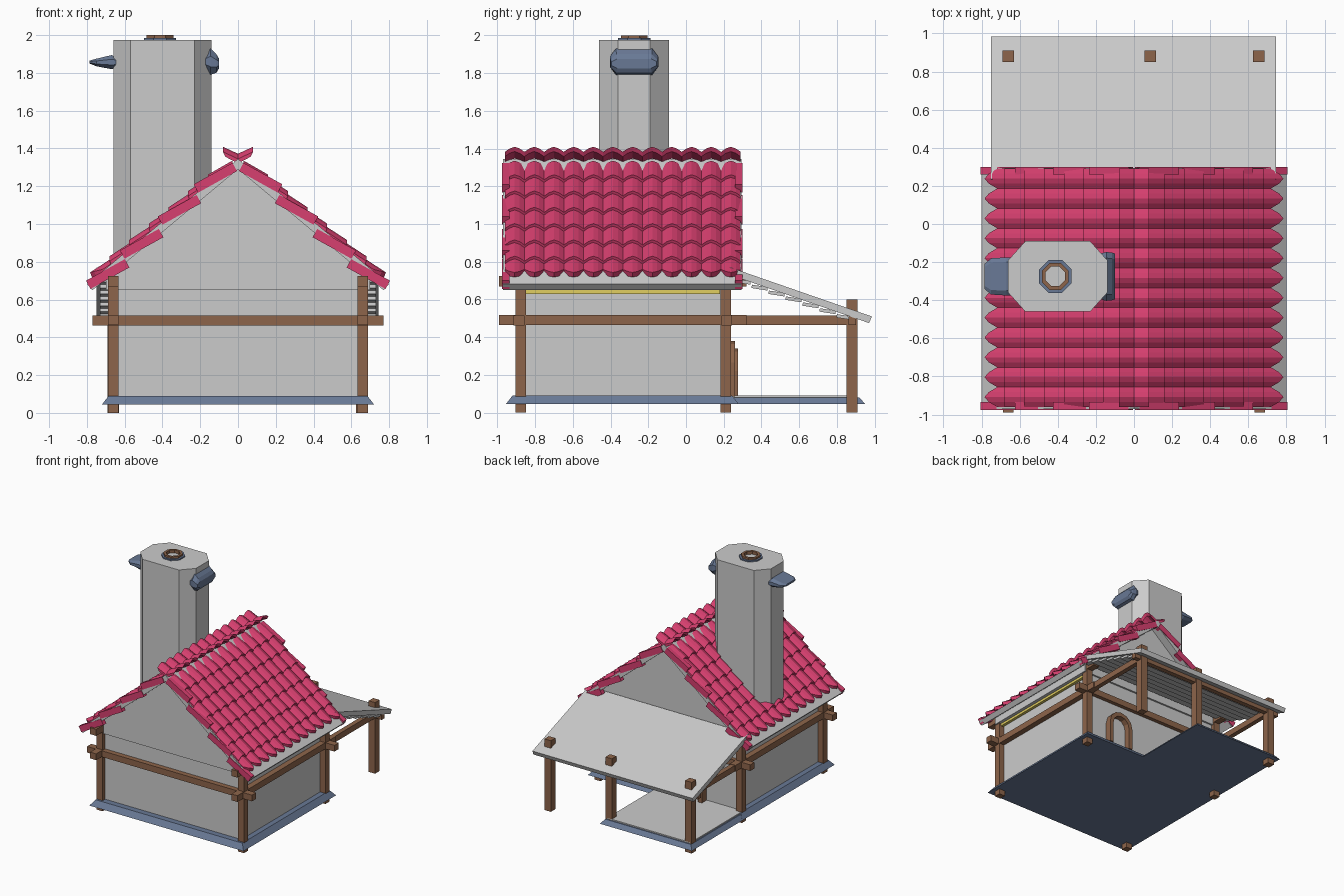
import bpy, bmesh, math
from mathutils import Matrix, Vector

if "Cube" in bpy.data.objects:
    bpy.data.objects.remove(bpy.data.objects["Cube"])


def mat(name, c):
    m = bpy.data.materials.new(name)
    m.diffuse_color = (*c, 1)
    m.use_nodes = True
    m.node_tree.nodes["Principled BSDF"].inputs["Base Color"].default_value = m.diffuse_color
    return m


WOOD = mat("wood", (0.27, 0.13, 0.07))
PINK = mat("clay_tile", (0.68, 0.05, 0.16))
BLUE = mat("blue_stone", (0.14, 0.19, 0.30))
YELLOW = mat("yellow_trim", (0.75, 0.62, 0.12))


def finish(name, bm, m=None):
    bmesh.ops.recalc_face_normals(bm, faces=bm.faces)
    me = bpy.data.meshes.new(name)
    bm.to_mesh(me)
    bm.free()
    ob = bpy.data.objects.new(name, me)
    bpy.context.collection.objects.link(ob)
    if m:
        me.materials.append(m)
    return ob


def loft(name, rings, m=None, closed=False, bm=None):
    """Skin equal-sized rings of points; cap the ends unless closed into a loop."""
    own = bm is None
    bm = bm or bmesh.new()
    vs = [[bm.verts.new(p) for p in r] for r in rings]
    n = len(vs[0])
    for k in range(len(vs) if closed else len(vs) - 1):
        a, b = vs[k], vs[(k + 1) % len(vs)]
        for i in range(n):
            bm.faces.new((a[i], a[(i + 1) % n], b[(i + 1) % n], b[i]))
    if not closed:
        bm.faces.new(vs[0])
        bm.faces.new(vs[-1])
    return finish(name, bm, m) if own else bm


def prism(name, pts, axis, a, b, m=None):
    f = {'x': lambda t, u, v: (t, u, v), 'y': lambda t, u, v: (u, t, v),
         'z': lambda t, u, v: (u, v, t)}[axis]
    return loft(name, [[f(t, u, v) for u, v in pts] for t in (a, b)], m)


def box(name, x0, x1, y0, y1, z0, z1, m=None):
    return prism(name, [(x0, y0), (x1, y0), (x1, y1), (x0, y1)], 'z', z0, z1, m)


def tilted(name, c, size, ang, axis, m=None):
    bm = bmesh.new()
    bmesh.ops.create_cube(bm, size=1)
    bm.transform(Matrix.Translation(c) @ Matrix.Rotation(ang, 4, axis) @ Matrix.Diagonal((*size, 1)))
    return finish(name, bm, m)


def skirt(name, x0, x1, y0, y1, d, z0, z1, m):
    return loft(name, [[(x0 + e, y0 + e, z), (x1 - e, y0 + e, z), (x1 - e, y1 - e, z), (x0 + e, y1 - e, z)]
                       for e, z in ((0, z0), (d, z1))], m)


# Foundation and porch floor
skirt("foundation", -.72, .72, -.955, .28, .035, .045, .09, BLUE)
skirt("porch_base", -.72, .14, .2, .95, .03, .045, .08, BLUE)
box("porch_floor", -.68, .1, .2, .91, .05, .09)

# Walls and gables
box("walls", -.64, .64, -.87, .21, .06, .66)
prism("gable", [(-.7, .65), (.7, .65), (.7, .73), (0, 1.31), (-.7, .73)], 'y', -.89, .225)

# Timber frame
w = .028
for s in (-1, 1):
    x = s * .66
    for n, y in (("front", -.875), ("back", .21)):
        box(n + "_corner_post", x - w, x + w, y - w, y + w, 0, .69, WOOD)
    box("side_beam", x - w, x + w, -.99, .32, .465, .518, WOOD)
    box("eave_beam", x - w, x + w, -.99, .32, .67, .725, WOOD)
    box("porch_side_beam", x - w + .008, x + w - .008, .25, .9, .465, .515, WOOD)
    box("yellow_trim", x - .012, x + .012, -.85, .18, .63, .655, YELLOW)
for n, y in (("front", -.885), ("back", .215)):
    box(n + "_cross_beam", -.77, .77, y - w, y + w, .463, .515, WOOD)
for x in (-.66, .085, .655):
    box("porch_post", x - .03, x + .03, .85, .91, 0 if abs(x) > .5 else .05, .6, WOOD)
box("porch_eave_beam", -.74, .74, .86, .9, .465, .51, WOOD)


# Arched frames on the back wall
def arch(name, cx, r, t, zs, y0, y1):
    sec = []
    path = [(-1, .085)] + [(None, math.pi * (1 - i / 6)) for i in range(7)] + [(1, .085)]
    for k, v in path:
        pts = []
        for rr in (r, r - t):
            p = (cx + rr * math.cos(v), zs + rr * math.sin(v)) if k is None else (cx + k * rr, v)
            pts.append(p)
        (ax, az), (bx, bz) = pts
        sec.append([(ax, y0, az), (ax, y1, az), (bx, y1, bz), (bx, y0, bz)])
    loft(name, sec, WOOD)


arch("back_window_arch", .35, .115, .035, .265, .2, .26)
arch("back_door_arch", -.22, .12, .035, .22, .2, .275)

# Porch roof with overlapping planks below
prism("porch_roof", [(.22, .735), (.97, .475), (.985, .51), (.235, .77)], 'x', -.75, .745)
for i in range(7):
    y = .3 + i * .09
    tilted("porch_plank", (0, y, .722 - .347 * (y - .22)), (1.46, .085, .018), math.radians(-9), 'X')


# Main roof slabs
def slab_z(x):
    return 1.345 - .83 * x


prism("roof_slab", [(0, 1.345), (.8, slab_z(.8)), (.77, .65), (0, 1.29), (-.77, .65), (-.8, slab_z(.8))],
      'y', -.97, .295)

# Rows of wavy tiles
tiles = bmesh.new()
COLS, Y0, PITCH = 12, -.96, 1.25 / 12
WAVE = (0, .018, .027, .018)


def tile_row(s, xa, za, xb, zb, cut=0):
    rings = []
    for i in range(COLS * 4 + 1):
        h = WAVE[i % 4]
        y = Y0 + PITCH * i / 4
        f = 1 - cut * (1 - h / .027)
        xe, ze = xa + (xb - xa) * f, za + (zb - za) * f
        rings.append([(s * xa, y, za + h), (s * xe, y, ze + h),
                      (s * (xe - .012), y, ze + h - .025), (s * xa, y, za + h - .025)])
    loft("", rings, bm=tiles)


for s in (-1, 1):
    for i in range(7):
        xb = .16 + i * .104
        xa = max(xb - .19, .03)
        tile_row(s, xa, slab_z(xa) - .012, xb, slab_z(xb) + .022, .35 if i == 6 else 0)
    tile_row(s, 0, 1.345, .08, 1.382)
finish("roof_tiles", tiles, PINK)

# Stepped edge tiles at both gable ends
for s in (-1, 1):
    for y in (-.955, .28):
        for x, z in ((.12, 1.245), (.31, 1.075), (.51, .895), (.69, .735)):
            tilted("edge_tile", (s * x, y, z), (.235, .04, .05), s * math.radians(29), 'Y', PINK)

# Chimney tower
cx, cy = -.4, -.275
octo = [(-.26, -.085), (-.17, -.185), (.17, -.185), (.26, -.085),
        (.26, .085), (.17, .185), (-.17, .185), (-.26, .085)]
prism("chimney", [(cx + a, cy + b) for a, b in octo], 'z', .7, 1.975)


def ring(name, r0, r1, z0, z1, m):
    rings = []
    for i in range(8):
        a = math.pi * (i + .5) / 4
        c, s = math.cos(a), math.sin(a)
        rings.append([(-.413 + r * c, cy + r * s, z) for r, z in ((r0, z0), (r1, z0), (r1, z1), (r0, z1))])
    loft(name, rings, m, closed=True)


ring("chimney_collar", .06, .093, 1.95, 1.985, BLUE)
ring("chimney_pot", .055, .076, 1.95, 2.0, WOOD)


# Blue vents on the chimney sides
def vent(name, secs):
    loft(name, [[(x, cy + u * hy, z + v * hz) for u, v in
                 ((-1, -.4), (-.75, -1), (.75, -1), (1, -.4), (1, .4), (.75, 1), (-.75, 1), (-1, .4))]
                for x, z, hy, hz in secs], BLUE)


vent("left_vent", [(-.63, 1.855, .1, .025), (-.67, 1.857, .1, .037), (-.75, 1.855, .095, .02), (-.785, 1.857, .065, .008)])
vent("right_vent", [(-.175, 1.86, .12, .035), (-.145, 1.86, .128, .07), (-.115, 1.85, .125, .05), (-.1, 1.85, .12, .025)])
